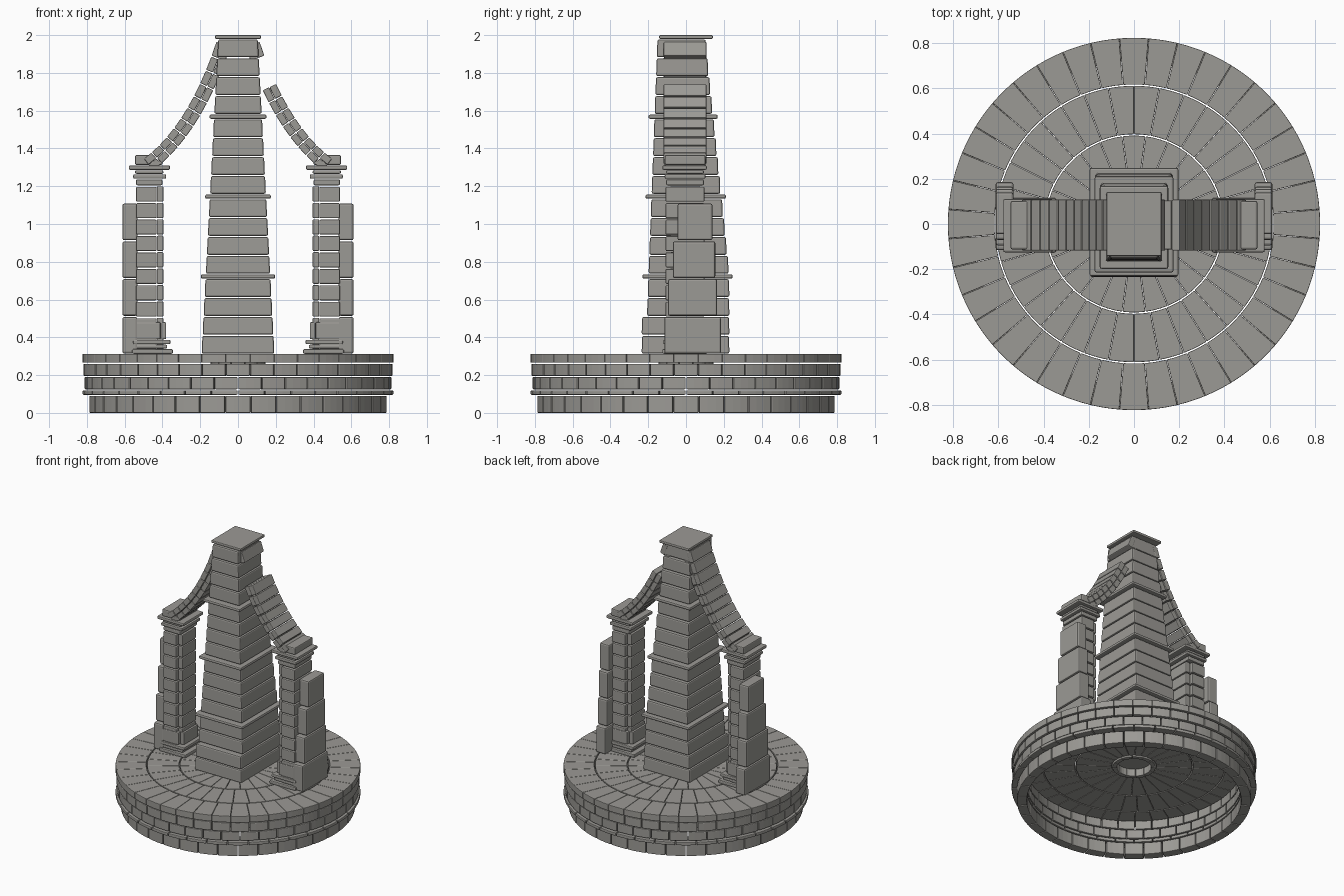
import bpy, bmesh, math

if "Cube" in bpy.data.objects:
    bpy.data.objects.remove(bpy.data.objects["Cube"])

GAP = 0.006

# Dark warm grey stone
STONE = bpy.data.materials.new("stone")
STONE.diffuse_color = (0.33, 0.322, 0.30, 1)
STONE.use_nodes = True
STONE.node_tree.nodes["Principled BSDF"].inputs["Base Color"].default_value = STONE.diffuse_color


def finish(name, bm, bevel=0.006):
    bmesh.ops.recalc_face_normals(bm, faces=bm.faces[:])
    me = bpy.data.meshes.new(name)
    bm.to_mesh(me)
    bm.free()
    me.materials.append(STONE)
    ob = bpy.data.objects.new(name, me)
    bpy.context.collection.objects.link(ob)
    if bevel:
        m = ob.modifiers.new("worn_edges", 'BEVEL')
        m.width = bevel
        m.segments = 2
        m.limit_method = 'ANGLE'
        m.angle_limit = math.radians(40)
    return ob


def loft(bm, lo, hi):
    """Closed solid between two matching point loops."""
    a = [bm.verts.new(p) for p in lo]
    b = [bm.verts.new(p) for p in hi]
    bm.faces.new(a[::-1])
    bm.faces.new(b)
    n = len(a)
    for i in range(n):
        bm.faces.new((a[i], a[(i + 1) % n], b[(i + 1) % n], b[i]))


def rect(x0, x1, y0, y1, z):
    return [(x0, y0, z), (x1, y0, z), (x1, y1, z), (x0, y1, z)]


def box(bm, x0, x1, y0, y1, z0, z1):
    loft(bm, rect(x0, x1, y0, y1, z0), rect(x0, x1, y0, y1, z1))


def stone_ring(name, r0, r1, z0, z1, count, shift=0.0, joint=0.0025, bevel=0.005, sub=3):
    """Ring of wedge-shaped stones with open joints of constant width."""
    bm = bmesh.new()
    step = 2 * math.pi / count
    for i in range(count):
        c = (i + shift) * step

        def arc(r):
            h = step / 2 - joint / r
            return [(r * math.cos(c - h + 2 * h * k / sub), r * math.sin(c - h + 2 * h * k / sub))
                    for k in range(sub + 1)]
        loop = arc(r1) + arc(r0)[::-1]
        loft(bm, [(x, y, z0) for x, y in loop], [(x, y, z1) for x, y in loop])
    return finish(name, bm, bevel)


# Hollow round base: wall courses
stone_ring("base_foot_course", 0.72, 0.787, 0.0, 0.09, 36)
stone_ring("base_string_course", 0.72, 0.823, 0.096, 0.119, 36, 0.5)
stone_ring("base_lower_course", 0.72, 0.812, 0.125, 0.19, 40, 0.5)
stone_ring("base_upper_course", 0.72, 0.818, 0.196, 0.26, 40, 0.0)

# Paved deck in concentric rings
stone_ring("deck_outer_paving", 0.617, 0.823, 0.266, 0.313, 40, joint=0.001, bevel=0.003)
stone_ring("deck_middle_paving", 0.397, 0.611, 0.266, 0.313, 34, joint=0.001, bevel=0.003)
stone_ring("deck_inner_paving", 0.15, 0.391, 0.266, 0.313, 24, joint=0.001, bevel=0.003)
stone_ring("deck_centre_collar", 0.115, 0.146, 0.258, 0.313, 12, joint=0.001, bevel=0.003)


# Tapered tower outline at height z: x half width, front y, back y
def tower_size(z):
    x = 0.193 - 0.053 * (z - 0.31)
    t = max(0.0, (z - 0.51) / 1.39)
    front = -0.235 if z < 0.515 else -0.207 + 0.053 * t
    back = 0.23 if z < 0.7 else 0.23 - 0.103 * (z - 0.7)
    return x, front, back


bm = bmesh.new()
bands = bmesh.new()
z = 0.314
for course in range(16):
    h = 0.1
    x, f, b = tower_size(z + 0.01)
    # each stone course tapers a little towards its top
    loft(bm, rect(-x, x, f, b, z), rect(-x + 0.004, x - 0.004, f + 0.003, b - 0.003, z + h - GAP))
    z += h
    if course in (3, 7, 11):
        box(bands, -x - 0.02, x + 0.02, f - 0.028, b + 0.017, z - 0.003, z + 0.019)
        z += 0.023
finish("tower_courses", bm, 0.009)
finish("tower_bands", bands, 0.008)

# Tower cap
bm = bmesh.new()
box(bm, -0.122, 0.122, -0.142, 0.142, 1.98, 2.0)
finish("tower_cap", bm, 0.006)


# Curve of the flying ribs, bottom to top: position and tangent normal
def rib(t):
    p = ((0.475, 1.312), (0.225, 1.50), (0.075, 1.955))
    w = ((1 - t) ** 2, 2 * t * (1 - t), t * t)
    pos = [sum(w[i] * p[i][k] for i in range(3)) for k in (0, 1)]
    d = [2 * (1 - t) * (p[1][k] - p[0][k]) + 2 * t * (p[2][k] - p[1][k]) for k in (0, 1)]
    n = math.hypot(*d)
    return pos, (-d[1] / n, d[0] / n)


def side_loop(s, t0, t1, a, b, y):
    out = []
    for t, offs in ((t0, a), (t1, a), (t1, b), (t0, b)):
        (x, zz), (nx, nz) = rib(t)
        out.append((s * (x - offs * nx), y, zz - offs * nz))
    return out


for s, side in ((-1, "left"), (1, "right")):
    # Pillar shaft and inner pilaster
    bm = bmesh.new()

    def sbox(x0, x1, y0, y1, z0, z1):
        box(bm, min(s * x0, s * x1), max(s * x0, s * x1), y0, y1, z0, z1)

    n, z0, z1 = 10, 0.335, 1.205
    h = (z1 - z0) / n
    for i in range(n):
        a = z0 + i * h
        sbox(0.431, 0.54, -0.108, 0.098, a, a + h - 0.008)
        sbox(0.395, 0.430, -0.085, 0.075, a, a + h - GAP)
    finish(side + "_pillar", bm, 0.006)

    # Stepped foot
    bm = bmesh.new()
    sbox(0.345, 0.56, -0.125, 0.115, 0.313, 0.338)
    sbox(0.375, 0.55, -0.112, 0.102, 0.341, 0.361)
    sbox(0.358, 0.555, -0.12, 0.11, 0.364, 0.387)
    sbox(0.38, 0.41, -0.09, 0.08, 0.39, 0.48)
    sbox(0.411, 0.545, -0.112, 0.102, 0.39, 0.48)
    finish(side + "_pillar_foot", bm, 0.006)

    # Capital
    bm = bmesh.new()
    sbox(0.40, 0.54, -0.105, 0.095, 1.205, 1.236)
    sbox(0.38, 0.555, -0.113, 0.103, 1.24, 1.263)
    sbox(0.395, 0.545, -0.105, 0.095, 1.266, 1.284)
    sbox(0.36, 0.578, -0.125, 0.11, 1.287, 1.31)
    sbox(0.465, 0.545, -0.112, 0.102, 1.313, 1.365)
    sbox(0.40, 0.465, -0.112, 0.102, 1.313, 1.335)
    finish(side + "_pillar_capital", bm, 0.007)

    # Outer buttress, stepping in towards the top
    bm = bmesh.new()
    for i, (y0, y1) in enumerate(((-0.115, 0.185), (-0.095, 0.165), (-0.07, 0.155), (-0.045, 0.14))):
        a = 0.314 + 0.2 * i
        sbox(0.533, 0.612, y0, y1, a, a + 0.2 - GAP)
    finish(side + "_buttress", bm, 0.01)

    # Flying rib in two layers; the right one has lost stones near the tower
    bm = bmesh.new()
    count = 11
    for i in range(count):
        if s > 0 and i in (8, 9):
            continue
        t0, t1 = (i + 0.04) / count, (i + 0.96) / count
        for a, b, y0, y1 in ((0.001, 0.04, -0.118, 0.108), (-0.038, -0.001, -0.113, 0.103)):
            loft(bm, side_loop(s, t0, t1, a, b, y0), side_loop(s, t0, t1, a, b, y1))
    finish(side + "_flying_rib", bm, 0.005)
